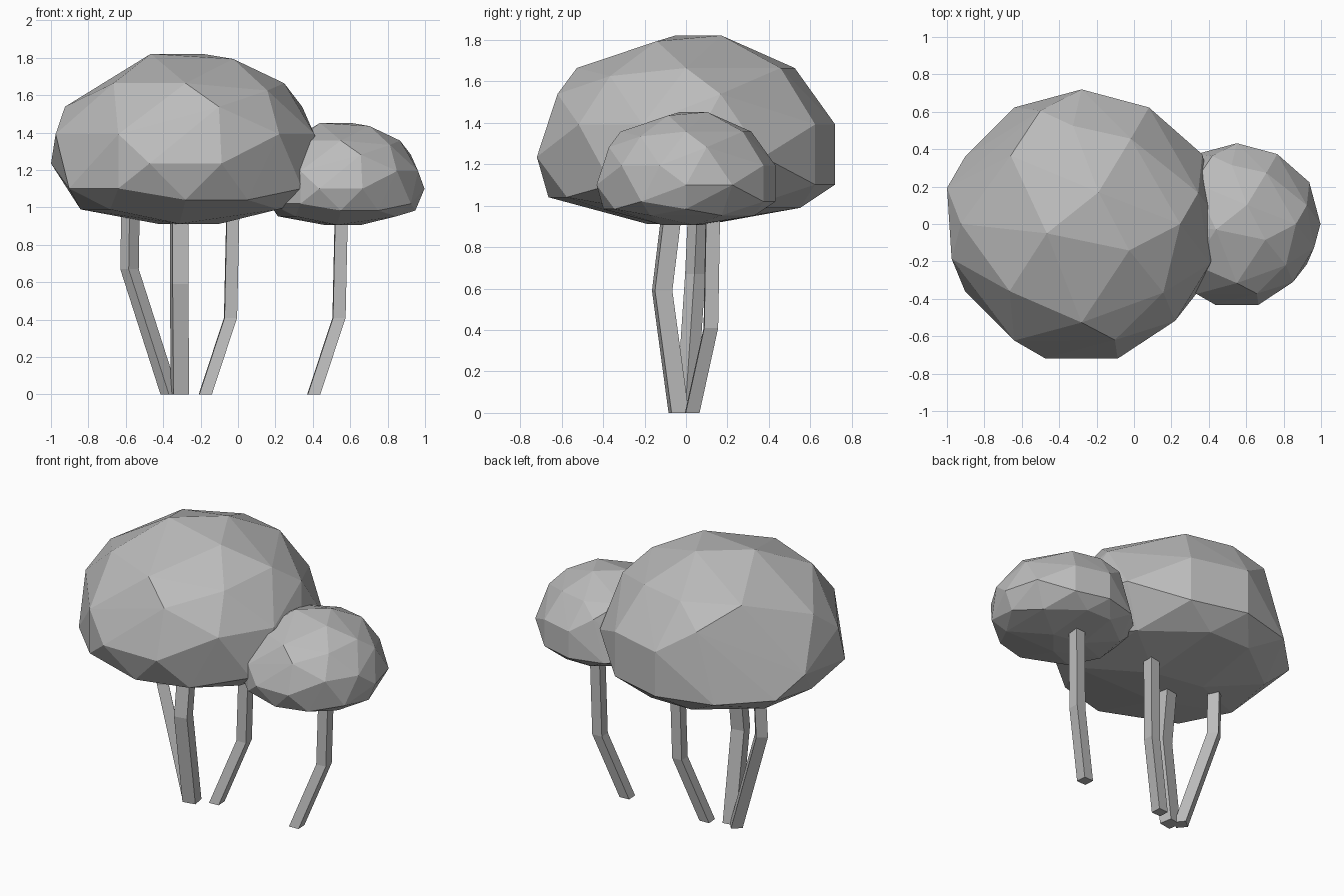
import bpy, bmesh
from math import sin, cos, radians
from mathutils import Vector

if "Cube" in bpy.data.objects:
    bpy.data.objects.remove(bpy.data.objects["Cube"], do_unlink=True)

grey = bpy.data.materials.new("plain_grey")
grey.use_nodes = True
grey.diffuse_color = (0.5, 0.5, 0.5, 1)
grey.node_tree.nodes["Principled BSDF"].inputs["Base Color"].default_value = (0.5, 0.5, 0.5, 1)


def finish(name, bm):
    bmesh.ops.recalc_face_normals(bm, faces=bm.faces)
    mesh = bpy.data.meshes.new(name)
    bm.to_mesh(mesh)
    bm.free()
    mesh.materials.append(grey)
    obj = bpy.data.objects.new(name, mesh)
    bpy.context.collection.objects.link(obj)
    return obj


# Canopy facets: corner directions grouped by elevation, as azimuths in degrees
RINGS = {
    75: (195, 62),
    67: (331,),
    45: (0, 60, 95, 136, 223, 270),
    40: (320,),
    30: (15, 110, 180, 286),
    15: (60, 90, 195, 240, 314, 343),
    0: (0, 30, 165, 255, 285),
    -15: (90, 120, 150, 210, 240, 60, 330),
    -27: (270, 300, 0),
    -40: (30, 75, 105, 150, 190, 225, 330),
    -75: (20, 140, 260),
}


def canopy(name, centre, scale):
    """Faceted dome, rounded above and flattened below its rim."""
    bm = bmesh.new()
    for elevation, azimuths in RINGS.items():
        s = sin(radians(elevation))
        z = 0.607 * s if s >= 0 else -0.33 * abs(s) ** 0.67
        r = 0.745 * cos(radians(elevation))
        for a in azimuths:
            p = Vector((r * cos(radians(a)), r * sin(radians(a)), z))
            bm.verts.new(Vector(centre) + p * scale)
    hull = bmesh.ops.convex_hull(bm, input=bm.verts)
    loose = [v for v in hull["geom_interior"] if isinstance(v, bmesh.types.BMVert)]
    bmesh.ops.delete(bm, geom=loose, context="VERTS")
    return finish(name, bm)


def trunk(name, path, width, turn):
    """Square post swept along a bent path."""
    bm = bmesh.new()
    radius = width / 2 ** 0.5
    loops = []
    for point in path:
        loop = []
        for i in range(4):
            a = radians(45 + 90 * i + turn)
            loop.append(bm.verts.new(Vector(point) + radius * Vector((cos(a), sin(a), 0))))
        loops.append(loop)
    for low, high in zip(loops, loops[1:]):
        for i in range(4):
            j = (i + 1) % 4
            bm.faces.new((low[i], low[j], high[j], high[i]))
    bm.faces.new(loops[0])
    bm.faces.new(loops[-1])
    return finish(name, bm)


canopy("large_canopy", (-0.28, 0, 1.235), 1)
canopy("small_canopy", (0.55, 0, 1.1), 0.6)

# Trunks: the inner one of the large tree and the small tree's share one bend
bend = [(0, 0.03, 0), (0.135, 0.12, 0.41), (0.148, 0.13, 1)]
for name, x in (("inner_trunk", -0.175), ("small_tree_trunk", 0.405)):
    trunk(name, [(x + p[0], p[1], p[2]) for p in bend], 0.067, 3)
trunk("middle_trunk", [(-0.31, -0.035, 0), (-0.315, -0.115, 0.59), (-0.315, -0.065, 1)], 0.085, 10)
trunk("outer_trunk", [(-0.365, 0.0, 0), (-0.58, 0.045, 0.67), (-0.575, 0.06, 1)], 0.07, 40)
